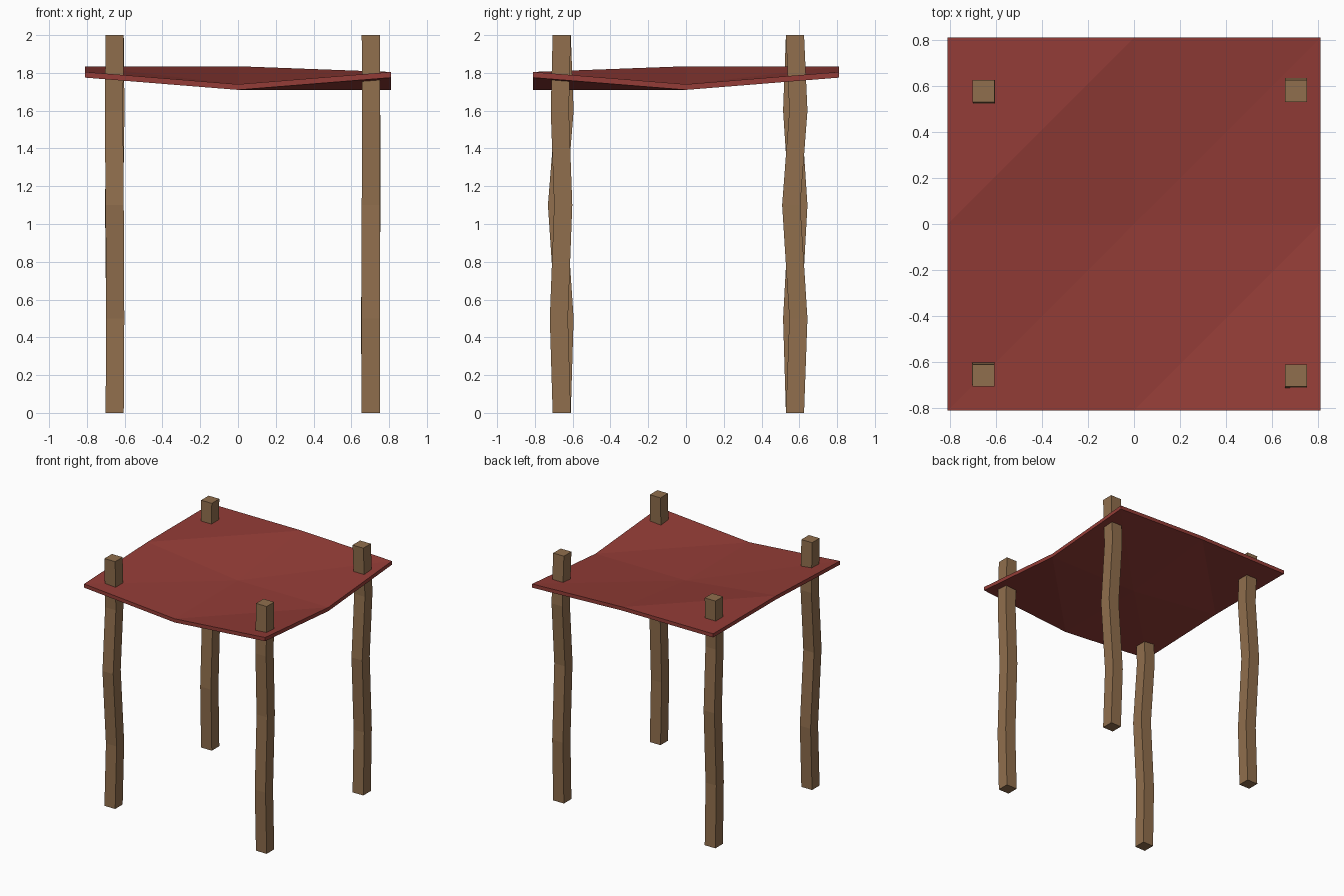
import bpy, bmesh

cube = bpy.data.objects.get("Cube")
if cube:
    bpy.data.objects.remove(cube, do_unlink=True)


def material(name, rgb):
    mat = bpy.data.materials.new(name)
    mat.use_nodes = True
    mat.diffuse_color = (*rgb, 1)
    mat.node_tree.nodes["Principled BSDF"].inputs["Base Color"].default_value = (*rgb, 1)
    return mat


def add_object(name, bm, mat):
    bmesh.ops.recalc_face_normals(bm, faces=bm.faces)
    mesh = bpy.data.meshes.new(name)
    bm.to_mesh(mesh)
    bm.free()
    mesh.materials.append(mat)
    obj = bpy.data.objects.new(name, mesh)
    bpy.context.collection.objects.link(obj)
    return obj


wood = material("brown wood", (0.28, 0.158, 0.074))
cloth = material("red cloth", (0.295, 0.046, 0.038))

LEVELS = (0, 0.5, 1.1, 1.6, 2)
HALF = 0.048


# Crooked square pole: one ring per level, shifted sideways
def pole(name, x, y, shifts):
    bm = bmesh.new()
    rings = []
    for z, (dx, dy) in zip(LEVELS, [(0, 0), *shifts, (0, 0)]):
        rings.append([bm.verts.new((x + dx + sx * HALF, y + dy + sy * HALF, z))
                      for sx, sy in ((-1, -1), (1, -1), (1, 1), (-1, 1))])
    for low, high in zip(rings, rings[1:]):
        for i in range(4):
            j = (i + 1) % 4
            bm.faces.new((low[i], low[j], high[j], high[i]))
    bm.faces.new(rings[0][::-1])
    bm.faces.new(rings[-1])
    add_object(name, bm, wood)


pole("front_right_pole", -0.653, -0.658, [(0.003, 0.015), (0, -0.025), (-0.004, 0.015)])
pole("front_left_pole", 0.703, -0.658, [(0, -0.015), (0, 0.008), (0.002, -0.01)])
pole("back_right_pole", -0.653, 0.577, [(0.003, -0.015), (-0.003, 0.018), (0.004, -0.015)])
pole("back_left_pole", 0.703, 0.577, [(-0.004, 0.018), (0.004, -0.02), (0.002, 0.018)])

# Sagging canopy: three rows of heights from front to back, folded along diagonals
HEIGHTS = ((1.805, 1.74, 1.805), (1.835, 1.74, 1.74), (1.835, 1.835, 1.805))
SPAN, THICK = 0.81, 0.03
bm = bmesh.new()
grid = [[bm.verts.new(((c - 1) * SPAN, (r - 1) * SPAN, z)) for c, z in enumerate(row)]
        for r, row in enumerate(HEIGHTS)]
for r in range(2):
    for c in range(2):
        a, b = grid[r][c], grid[r][c + 1]
        d, e = grid[r + 1][c], grid[r + 1][c + 1]
        bm.faces.new((a, b, e))
        bm.faces.new((a, e, d))
top = bm.faces[:]
result = bmesh.ops.extrude_face_region(bm, geom=top, use_keep_orig=True)
for v in result["geom"]:
    if isinstance(v, bmesh.types.BMVert):
        v.co.z -= THICK
add_object("canopy", bm, cloth)
